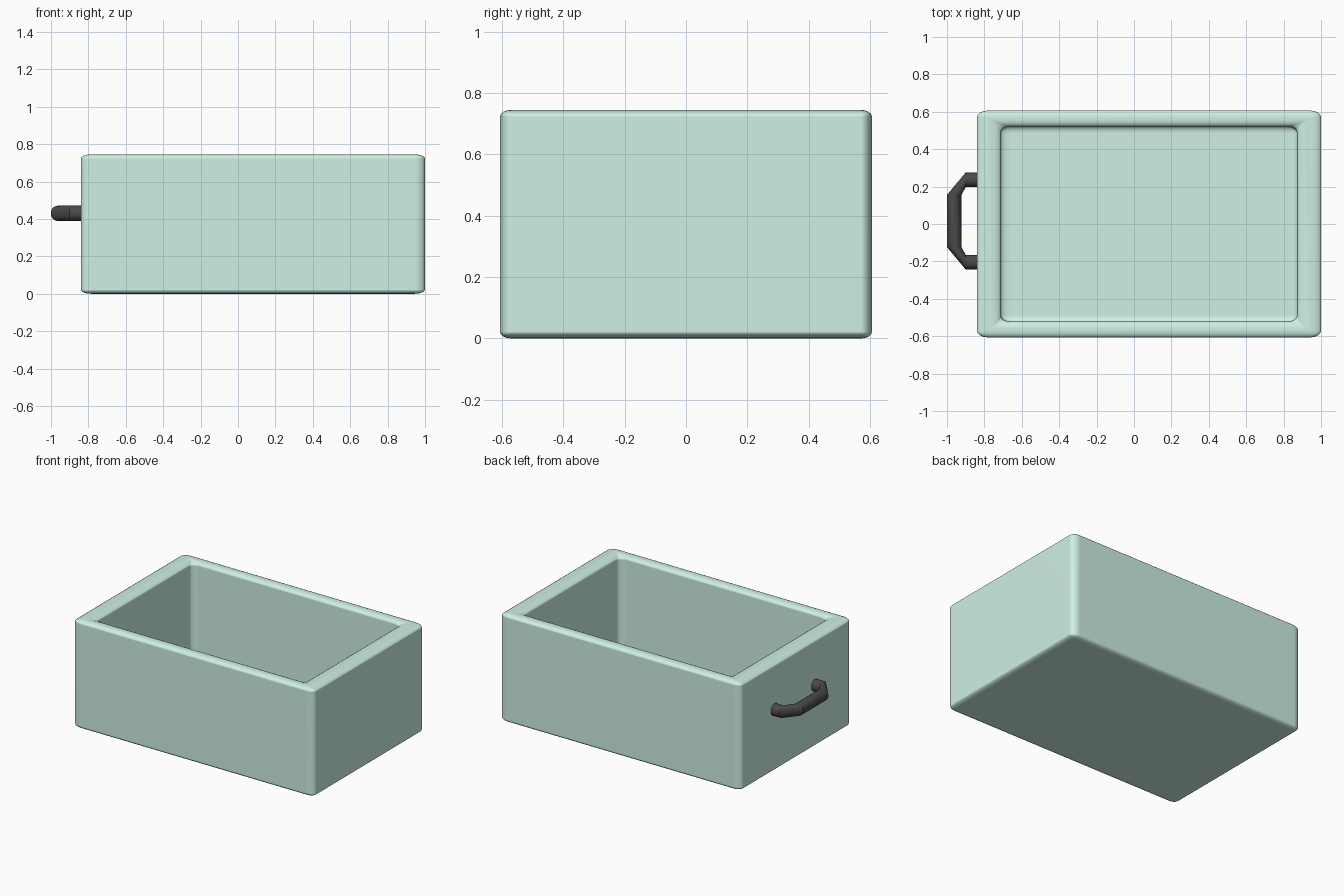
import bpy, bmesh, math
from mathutils import Vector

if "Cube" in bpy.data.objects:
    bpy.data.objects.remove(bpy.data.objects["Cube"])


def finish(bm, name, color, angle):
    bmesh.ops.recalc_face_normals(bm, faces=bm.faces[:])
    mesh = bpy.data.meshes.new(name)
    bm.to_mesh(mesh)
    bm.free()
    obj = bpy.data.objects.new(name, mesh)
    bpy.context.collection.objects.link(obj)
    mat = bpy.data.materials.new(name + "_color")
    mat.diffuse_color = color
    mat.use_nodes = True
    mat.node_tree.nodes["Principled BSDF"].inputs["Base Color"].default_value = mat.diffuse_color
    mesh.materials.append(mat)
    bpy.ops.object.select_all(action='DESELECT')
    obj.select_set(True)
    bpy.context.view_layer.objects.active = obj
    bpy.ops.object.shade_smooth_by_angle(angle=math.radians(angle))
    return obj


# Open box: hollowed unit cube, rounded edges, then stretched to size
bm = bmesh.new()
bmesh.ops.create_cube(bm, size=1)
top = max(bm.faces, key=lambda f: f.calc_center_median().z)
bmesh.ops.inset_region(bm, faces=[top], thickness=0.069, use_even_offset=True)
res = bmesh.ops.extrude_discrete_faces(bm, faces=[top])
for v in res["faces"][0].verts:
    v.co.z -= 0.925
bm.normal_update()
sharp = [e for e in bm.edges if len(e.link_faces) == 2 and e.calc_face_angle() > 0.5]
bmesh.ops.bevel(bm, geom=sharp, offset=0.03, segments=4, profile=0.5, affect='EDGES')
for v in bm.verts:
    v.co = Vector((v.co.x * 1.84 + 0.08, v.co.y * 1.212, v.co.z * 0.745 + 0.3725))
box = finish(bm, "box", (0.62, 0.87, 0.78, 1), 60)
# keep the large faces flat-looking between the rounded edges
wn = box.modifiers.new("flat_faces", 'WEIGHTED_NORMAL')
wn.keep_sharp = True

# Handle: bent tube, each ring = centre (x, y) and in-plane side direction
R, N, MID, Z = 0.041, 20, 0.016, 0.43
stations = [
    ((-0.82, 0.22), (0, 1)),
    ((-0.90, 0.22), (0, 1)),
    ((-0.962, 0.138), (-1, 0)),
    ((-0.962, -0.138), (-1, 0)),
    ((-0.90, -0.22), (0, -1)),
    ((-0.82, -0.22), (0, -1)),
]
bm = bmesh.new()
rings = []
for (x, y), (sx, sy) in stations:
    ring = []
    for i in range(N):
        a = 2 * math.pi * i / N
        c, s = 0.039 * math.cos(a), R * math.sin(a)
        ring.append(bm.verts.new((x + sx * c, y + MID + sy * c, Z + s)))
    rings.append(ring)
for a, b in zip(rings, rings[1:]):
    for i in range(N):
        j = (i + 1) % N
        bm.faces.new((a[i], a[j], b[j], b[i]))
bm.faces.new(rings[0])
bm.faces.new(rings[-1])
finish(bm, "handle", (0.07, 0.065, 0.066, 1), 30)
